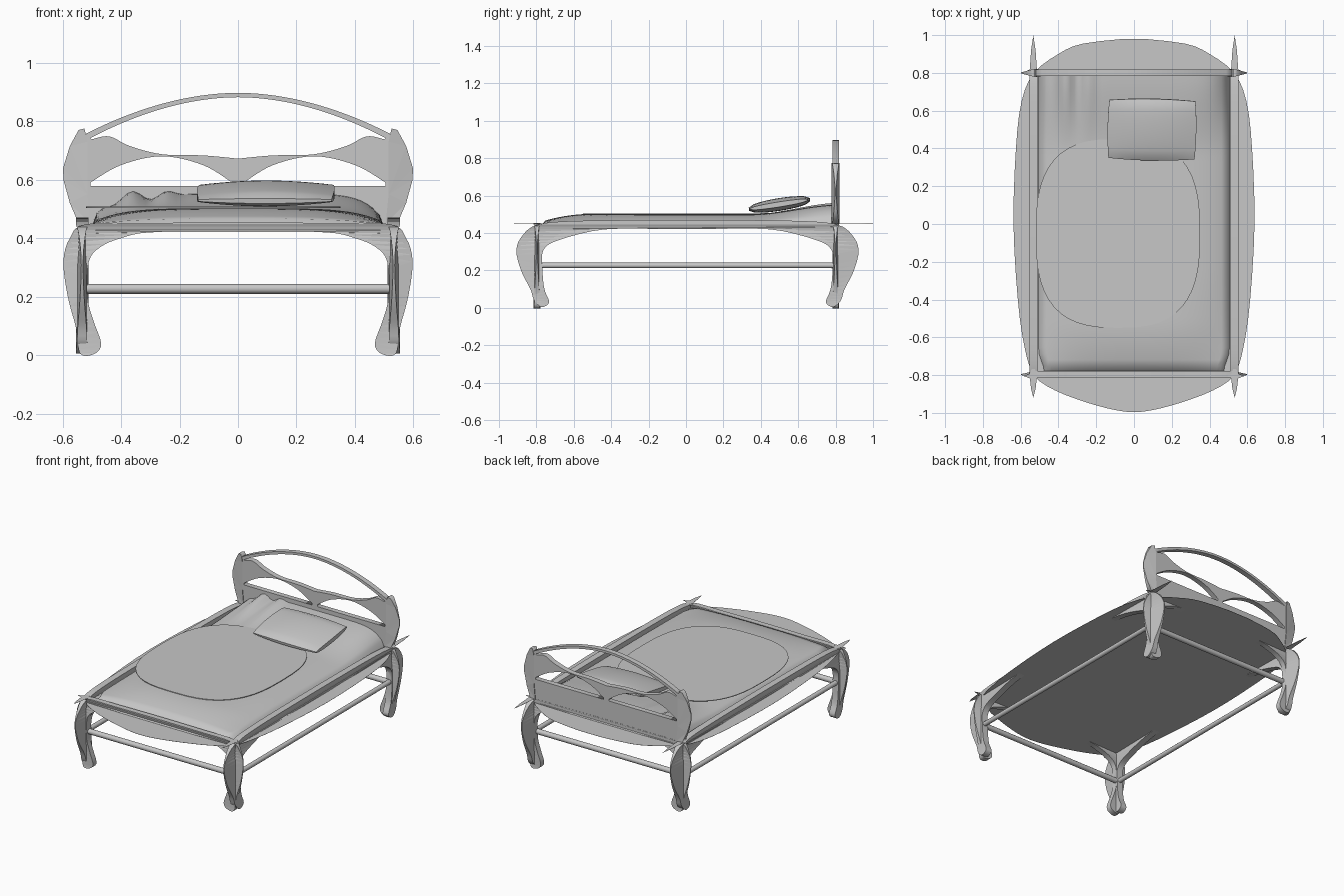
import bpy, bmesh, math
from math import pi, sin, cos
from mathutils import Vector

if "Cube" in bpy.data.objects:
    bpy.data.objects.remove(bpy.data.objects["Cube"], do_unlink=True)

grey = bpy.data.materials.new("light grey")
grey.use_nodes = True
grey.diffuse_color = (0.57, 0.57, 0.57, 1)
grey.node_tree.nodes["Principled BSDF"].inputs["Base Color"].default_value = (0.57, 0.57, 0.57, 1)

FRONT = (pi / 2, 0, 0)        # outline drawn in x, z
SIDE = (pi / 2, 0, pi / 2)    # outline drawn in y, z
FLAT = (0, 0, 0)              # outline drawn in x, y


def add_object(name, mesh, loc=(0, 0, 0), rot=FLAT):
    obj = bpy.data.objects.new(name, mesh)
    bpy.context.collection.objects.link(obj)
    obj.location, obj.rotation_euler = loc, rot
    mesh.materials.clear()
    mesh.materials.append(grey)
    return obj


def plate(name, loops, thick, loc, rot):
    """Flat board from closed outlines; inner outlines become holes."""
    curve = bpy.data.curves.new(name, 'CURVE')
    curve.dimensions, curve.fill_mode = '2D', 'BOTH'
    curve.extrude = thick / 2
    for pts in loops:
        spline = curve.splines.new('POLY')
        spline.points.add(len(pts) - 1)
        for p, (a, b) in zip(spline.points, pts):
            p.co = (a, b, 0, 1)
        spline.use_cyclic_u = True
    temp = bpy.data.objects.new(name + "_outline", curve)
    bpy.context.collection.objects.link(temp)
    graph = bpy.context.evaluated_depsgraph_get()
    mesh = bpy.data.meshes.new_from_object(temp.evaluated_get(graph))
    bpy.data.objects.remove(temp, do_unlink=True)
    return add_object(name, mesh, loc, rot)


def sharpen(obj, start, end):
    """Thin a board towards its outer edges."""
    for v in obj.data.vertices:
        t = (abs(v.co.x) - start) / (end - start)
        v.co.z *= 1 - 0.9 * max(0, min(1, t))


def mirrored(half):
    return half + [(-a, b) for a, b in reversed(half)]


def smooth_line(pts, steps=6):
    """Open Catmull-Rom line through a few points."""
    v = [Vector(p) for p in [pts[0]] + pts + [pts[-1]]]
    out = []
    for a, b, c, d in zip(v, v[1:], v[2:], v[3:]):
        for i in range(steps):
            t = i / steps
            q = 0.5 * (2 * b + (c - a) * t + (2 * a - 5 * b + 4 * c - d) * t * t
                       + (3 * b - a - 3 * c + d) * t ** 3)
            out.append((q.x, q.y))
    return out + [tuple(pts[-1])]


def rod(name, a, b, r):
    a, b = Vector(a), Vector(b)
    bm = bmesh.new()
    bmesh.ops.create_cone(bm, cap_ends=True, segments=12, radius1=r, radius2=r, depth=(b - a).length)
    mesh = bpy.data.meshes.new(name)
    bm.to_mesh(mesh)
    bm.free()
    rot = (b - a).to_track_quat('Z', 'Y').to_euler()
    return add_object(name, mesh, (a + b) / 2, rot)


def shade(obj, angle=40):
    bpy.ops.object.select_all(action='DESELECT')
    obj.select_set(True)
    bpy.context.view_layer.objects.active = obj
    bpy.ops.object.shade_smooth_by_angle(angle=math.radians(angle))


# Arched end frames with curved legs
end_half = smooth_line([(0.05, 0.421), (0.30, 0.42), (0.40, 0.40), (0.47, 0.37), (0.51, 0.32), (0.515, 0.2),
                        (0.495, 0.12), (0.468, 0.04), (0.49, 0.005), (0.54, 0.005), (0.553, 0.09), (0.582, 0.2),
                        (0.597, 0.32), (0.575, 0.40), (0.52, 0.448), (0.3, 0.452), (0.05, 0.454)], 4)
for name, y in (("foot_frame", -0.797), ("head_frame", 0.8)):
    sharpen(plate(name, [mirrored(end_half)], 0.036, (0, y, 0), FRONT), 0.53, 0.6)

# Arched side frames with curved legs
side_half = smooth_line([(0.1, 0.421), (0.44, 0.42), (0.68, 0.365), (0.77, 0.31), (0.775, 0.2), (0.765, 0.1),
                         (0.74, 0.03), (0.78, 0.005), (0.82, 0.04), (0.84, 0.1), (0.89, 0.2), (0.915, 0.31),
                         (0.88, 0.39), (0.8, 0.445), (0.6, 0.465), (0.1, 0.47)], 4)
for name, s in (("left", 1), ("right", -1)):
    sharpen(plate(name + "_side_frame", [mirrored(side_half)], 0.042, (s * 0.533, 0.008, 0), SIDE), 0.8, 0.92)

# Pointed corner leaves
for sx, side in ((1, "left"), (-1, "right")):
    for sy, end in ((1, "back"), (-1, "front")):
        tag = end + "_" + side
        tip = 0.2 if sy > 0 else 0.12
        plate(tag + "_long_leaf", [[(-0.02, 0), (0, -0.06), (0.02, 0), (0.012, tip * 0.6), (0, tip),
                                    (-0.012, tip * 0.6)]], 0.001,
              (sx * 0.533, sy * 0.8, 0.45), (0, 0, 0 if sy > 0 else pi))
        plate(tag + "_cross_leaf", [[(-0.05, 0), (0, -0.018), (0.05, 0), (0, 0.018)]], 0.001,
              (sx * 0.535, sy * 0.805, 0.45), FLAT)

# Stretchers between the legs
for name, s in (("front", -1), ("back", 1)):
    shade(rod(name + "_stretcher", (-0.53, s * 0.785, 0.227), (0.53, s * 0.785, 0.227), 0.017))
for name, s in (("left", 1), ("right", -1)):
    shade(rod(name + "_stretcher", (s * 0.533, -0.8, 0.227), (s * 0.533, 0.8, 0.227), 0.015))

# Wide thin base board with bowed edges
base_half = smooth_line([(0, -0.998), (0.1, -0.985), (0.25, -0.945), (0.42, -0.88), (0.53, -0.8), (0.58, -0.65),
                         (0.615, -0.4), (0.638, 0), (0.625, 0.4), (0.595, 0.65), (0.53, 0.8), (0.4, 0.9),
                         (0.27, 0.955), (0, 0.985)], 3)
plate("base_board", [mirrored(base_half[1:-1])], 0.001, (0, 0, 0.421), FLAT)

# Headboard: arched outline with one upper and two lower openings
N = 32
xs = [-1 + 2 * i / N for i in range(N + 1)]
outline = [(-0.52, 0.43), (0.52, 0.43)] + [(-0.52 * t, 0.757 + 0.14 * (1 - abs(t) ** 1.9)) for t in xs]
upper_top = [(-0.505 * t, 0.742 + 0.14 * (1 - abs(t) ** 1.9)) for t in xs]
wave = smooth_line([(0.5, 0.738), (0.44, 0.748), (0.37, 0.715), (0.26, 0.687), (0.12, 0.683), (0, 0.672)])
upper_low = [(-x, z) for x, z in wave] + list(reversed(wave))[1:]
opening = smooth_line([(-0.505, 0.59), (-0.4, 0.65), (-0.26, 0.68), (-0.12, 0.65), (-0.02, 0.59)])
opening += [(-0.02, 0.578), (-0.505, 0.578)]
plate("headboard", [outline, upper_low + upper_top, opening, [(-x, z) for x, z in opening]],
      0.034, (0, 0.8, 0), FRONT)

# Bulging headboard posts, thinner towards the outside
post = [(0.505, 0.45), (0.545, 0.45), (0.575, 0.52), (0.597, 0.6), (0.598, 0.64), (0.575, 0.715),
        (0.545, 0.77), (0.525, 0.775), (0.515, 0.73), (0.515, 0.55)]
for name, s in (("left", 1), ("right", -1)):
    sharpen(plate(name + "_post", [[(s * x, z) for x, z in post]], 0.042, (0, 0.8, 0), FRONT), 0.53, 0.6)


# Draped mattress with raised, folded head end
def ramp(t):
    t = max(0, min(1, t))
    return t * t * (3 - 2 * t)


bm = bmesh.new()
bmesh.ops.create_grid(bm, x_segments=48, y_segments=48, size=1)
for v in bm.verts:
    u, w = v.co.x, v.co.y
    x = 0.505 * u * (1 - 0.06 * ramp((-w - 0.85) / 0.15))
    head = ramp((w - 0.45) / 0.6)
    round_side = 1 - abs(u) ** (3 + 2 * ramp((w + 0.9) / 0.6) + 3 * head)
    foot = max(0, min(1, (-w - 0.65) / 0.35))
    z = 0.452 + 0.05 * round_side * (1 - 0.9 * foot ** 2)
    z += 0.05 * head * round_side
    z += 0.018 * head * sin(24 * u) * ramp((-u - 0.3) / 0.3) * round_side
    if abs(u) > 0.999 or w < -0.999:
        z = 0.425
    v.co = (x, 0.785 * w, z)
mesh = bpy.data.meshes.new("mattress")
bm.to_mesh(mesh)
bm.free()
shade(add_object("mattress", mesh), 50)

# Flat coverlet lying on the mattress
cover = []
for i in range(48):
    a = 2 * pi * i / 48
    c, s = cos(a), sin(a)
    cover.append((-0.085 + 0.435 * math.copysign(abs(c) ** 0.72, c), -0.05 + 0.5 * math.copysign(abs(s) ** 0.72, s)))
plate("coverlet", [cover], 0.004, (0, 0, 0.506), FLAT)

# Soft pillow leaning up towards the head
bm = bmesh.new()
bmesh.ops.create_cube(bm, size=2)
bmesh.ops.subdivide_edges(bm, edges=bm.edges[:], cuts=11, use_grid_fill=True)
for v in bm.verts:
    u, w, h = v.co
    v.co = (0.235 * u * (1 - 0.03 * w * w), 0.165 * w * (1 - 0.06 * u * u),
            0.034 * h * (0.4 + 0.6 * (1 - u * u)) * (0.25 + 0.75 * math.sqrt(max(0, 1 - w * w))))
mesh = bpy.data.meshes.new("pillow")
bm.to_mesh(mesh)
bm.free()
shade(add_object("pillow", mesh, (0.095, 0.5, 0.553), (math.radians(9), 0, math.radians(-1))), 50)
